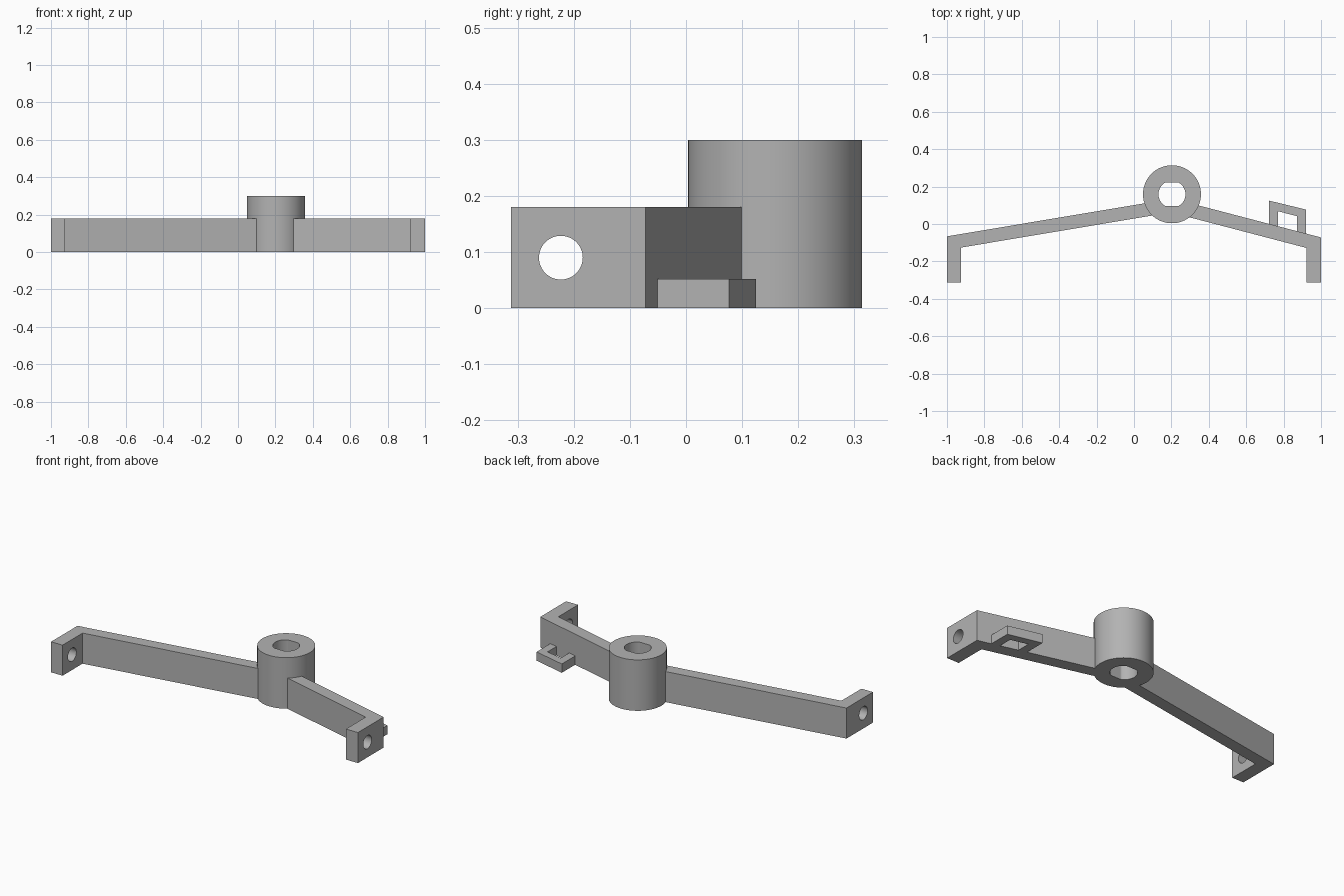
import bpy, bmesh, math
from mathutils import Matrix

if "Cube" in bpy.data.objects:
    bpy.data.objects.remove(bpy.data.objects["Cube"], do_unlink=True)

GREY = (0.45, 0.45, 0.45, 1)
metal = bpy.data.materials.new("plain grey")
metal.diffuse_color = GREY
metal.use_nodes = True
metal.node_tree.nodes["Principled BSDF"].inputs["Base Color"].default_value = GREY


def finish(bm, name):
    bmesh.ops.recalc_face_normals(bm, faces=bm.faces)
    mesh = bpy.data.meshes.new(name)
    bm.to_mesh(mesh)
    bm.free()
    mesh.materials.append(metal)
    obj = bpy.data.objects.new(name, mesh)
    bpy.context.collection.objects.link(obj)
    return obj


def smooth(obj):
    bpy.ops.object.select_all(action="DESELECT")
    obj.select_set(True)
    bpy.context.view_layer.objects.active = obj
    bpy.ops.object.shade_smooth_by_angle(angle=math.radians(30))


def prism(name, outline, height):
    bm = bmesh.new()
    base = bm.faces.new([bm.verts.new((x, y, 0)) for x, y in outline])
    top = bmesh.ops.extrude_face_region(bm, geom=[base])["geom"]
    verts = [v for v in top if isinstance(v, bmesh.types.BMVert)]
    bmesh.ops.translate(bm, verts=verts, vec=(0, 0, height))
    return finish(bm, name)


def pin_cutter(name, x):
    bm = bmesh.new()
    place = Matrix.Translation((x, -0.223, 0.09)) @ Matrix.Rotation(math.pi / 2, 4, "Y")
    bmesh.ops.create_cone(bm, cap_ends=True, segments=48, radius1=0.039,
                          radius2=0.039, depth=0.16, matrix=place)
    return finish(bm, name)


def drill(obj, cutter):
    cut = obj.modifiers.new("pin hole", "BOOLEAN")
    cut.operation = "DIFFERENCE"
    cut.solver = "EXACT"
    cut.object = cutter
    bpy.context.view_layer.objects.active = obj
    bpy.ops.object.modifier_apply(modifier=cut.name)
    bpy.data.objects.remove(cutter, do_unlink=True)
    smooth(obj)


# Hub: tube whose bore is a circle with two flats
CX, CY, R, BORE, FLAT, TALL, N = 0.203, 0.159, 0.155, 0.072, 0.063, 0.30, 96
bm = bmesh.new()
rings = []
for radius, limit, z in ((R, R, 0), (R, R, TALL), (BORE, FLAT, TALL), (BORE, FLAT, 0)):
    ring = []
    for i in range(N):
        a = 2 * math.pi * i / N
        y = max(-limit, min(limit, radius * math.sin(a)))
        ring.append(bm.verts.new((CX + radius * math.cos(a), CY + y, z)))
    rings.append(ring)
for k in range(4):
    p, q = rings[k], rings[(k + 1) % 4]
    for i in range(N):
        j = (i + 1) % N
        bm.faces.new((p[i], p[j], q[j], q[i]))
smooth(finish(bm, "hub"))

# Arms: L-shaped bars ending inside the hub wall, with drilled end tabs
long_arm = prism("right_arm", [(-1, -0.312), (-0.925, -0.312), (-0.925, -0.126),
                               (0.15, 0.054), (0.10, 0.118), (-1, -0.066)], 0.18)
short_arm = prism("left_arm", [(1, -0.312), (0.922, -0.312), (0.922, -0.128),
                               (0.25, 0.048), (0.30, 0.111), (1, -0.072)], 0.18)
drill(long_arm, pin_cutter("right_cutter", -0.96))
drill(short_arm, pin_cutter("left_cutter", 0.96))

# Cable loop: low U-shaped strap behind the short arm, feet sunk into it
prism("cable_loop", [(0.722, -0.02), (0.722, 0.125), (0.92, 0.077), (0.92, -0.07),
                     (0.872, -0.06), (0.872, 0.042), (0.77, 0.068), (0.77, -0.035)], 0.052)
